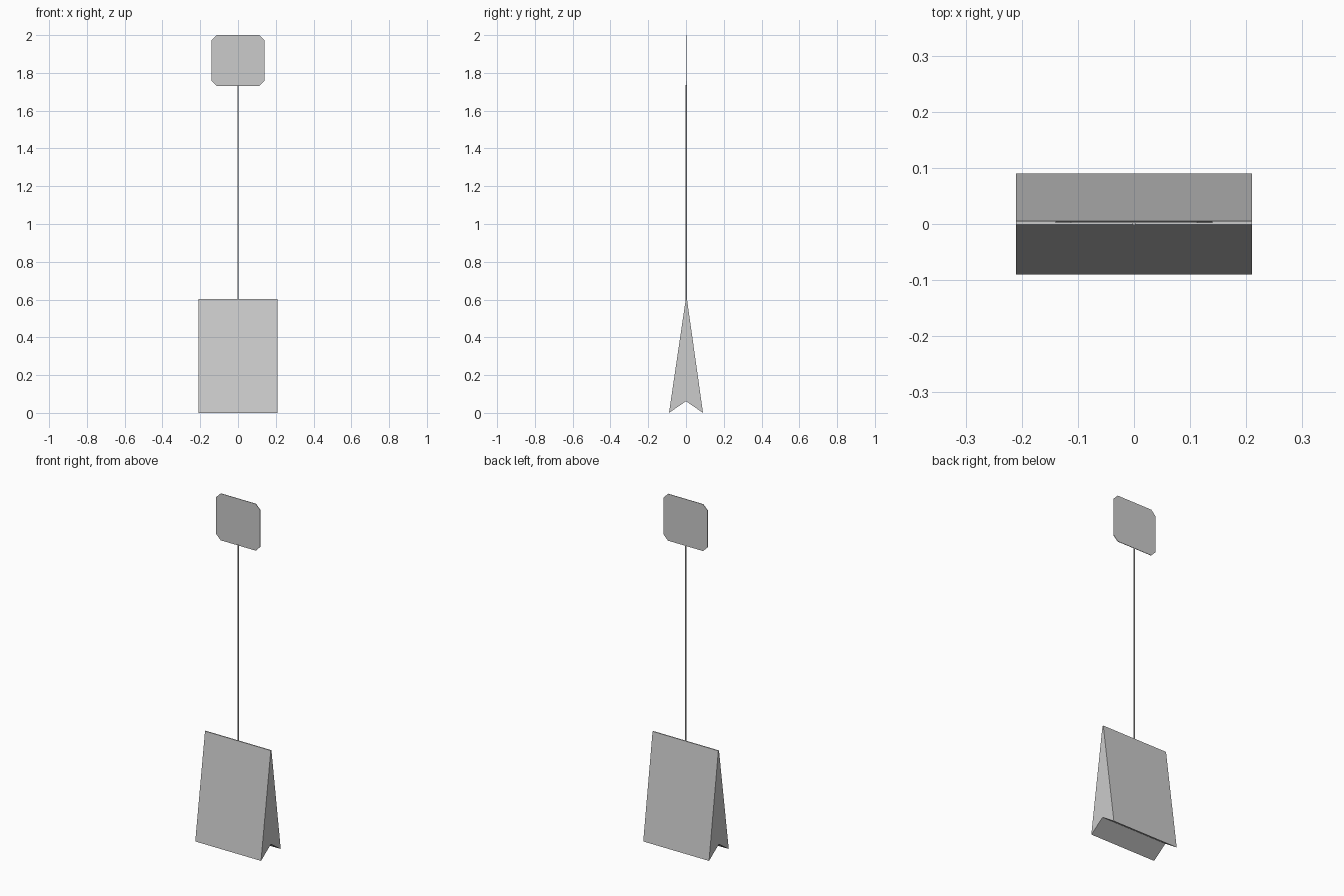
import bpy
import bmesh
from mathutils import Vector

if "Cube" in bpy.data.objects:
    bpy.data.objects.remove(bpy.data.objects["Cube"])


def extrude_profile(name, points, offset):
    """Make a closed solid by extruding one flat polygon."""
    bm = bmesh.new()
    face = bm.faces.new([bm.verts.new(p) for p in points])
    grown = bmesh.ops.extrude_face_region(bm, geom=[face], use_keep_orig=False)
    verts = [g for g in grown["geom"] if isinstance(g, bmesh.types.BMVert)]
    bmesh.ops.translate(bm, verts=verts, vec=Vector(offset))
    if face.is_valid and len(bm.faces) < len(points) + 2:
        bm.faces.new([v for v in face.verts])
    bmesh.ops.holes_fill(bm, edges=[e for e in bm.edges if e.is_boundary])
    bmesh.ops.recalc_face_normals(bm, faces=bm.faces)
    mesh = bpy.data.meshes.new(name)
    bm.to_mesh(mesh)
    bm.free()
    obj = bpy.data.objects.new(name, mesh)
    bpy.context.collection.objects.link(obj)
    return obj


# A-shaped stand with a notched underside
half_w = 0.21
stand = [(-0.09, 0.0), (0.0, 0.062), (0.09, 0.0), (0.005, 0.603), (-0.001, 0.603)]
extrude_profile("stand", [(-half_w, y, z) for y, z in stand], (2 * half_w, 0, 0))

# Thin upright pole
bpy.ops.mesh.primitive_cylinder_add(vertices=8, radius=0.0035, depth=1.14,
                                    location=(0, 0.0015, 1.165))
bpy.context.object.name = "pole"

# Sign plate with clipped corners
w, low, high, cut = 0.14, 1.73, 2.0, 0.028
outline = [(-w + cut, low), (w - cut, low), (w, low + cut), (w, high - cut),
           (w - cut, high), (-w + cut, high), (-w, high - cut), (-w, low + cut)]
extrude_profile("sign_plate", [(x, 0.0015, z) for x, z in outline], (0, 0.003, 0))
